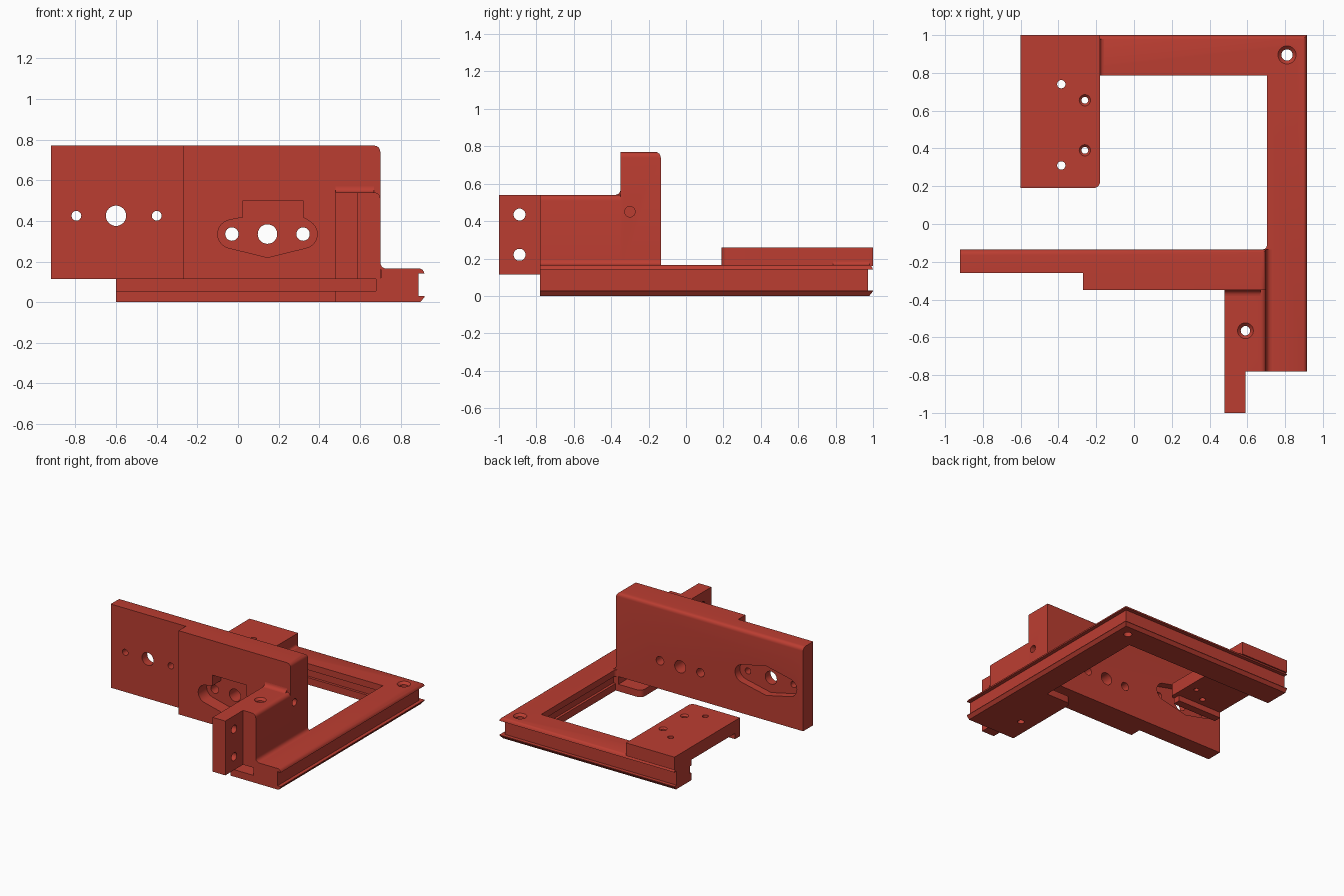
import bpy, bmesh, math
from mathutils import Vector
from mathutils.geometry import convex_hull_2d

if "Cube" in bpy.data.objects:
    bpy.data.objects.remove(bpy.data.objects["Cube"])

red = bpy.data.materials.new("brick_red")
red.diffuse_color = (0.50, 0.047, 0.031, 1)
red.use_nodes = True
red.node_tree.nodes["Principled BSDF"].inputs["Base Color"].default_value = red.diffuse_color


def finish(name, bm):
    bmesh.ops.recalc_face_normals(bm, faces=bm.faces)
    me = bpy.data.meshes.new(name)
    bm.to_mesh(me)
    bm.free()
    me.materials.append(red)
    ob = bpy.data.objects.new(name, me)
    bpy.context.collection.objects.link(ob)
    return ob


def loft(name, rings):
    """Solid through matching closed rings of points."""
    bm = bmesh.new()
    vs = [[bm.verts.new(p) for p in ring] for ring in rings]
    n = len(vs[0])
    for a, b in zip(vs, vs[1:]):
        for i in range(n):
            bm.faces.new((a[i], a[(i + 1) % n], b[(i + 1) % n], b[i]))
    bm.faces.new(vs[0])
    bm.faces.new(vs[-1])
    return finish(name, bm)


def prism(name, outline, axis, lo, hi):
    """Extrude a 2D outline; the outline uses the two other axes in order."""
    def put(p, d):
        q = list(p)
        q.insert(axis, d)
        return q
    return loft(name, [[put(p, d) for p in outline] for d in (lo, hi)])


def box(name, x, y, z):
    return prism(name, [(x[0], y[0]), (x[1], y[0]), (x[1], y[1]), (x[0], y[1])], 2, *z)


def round_edges(ob, r, *lines):
    """Bevel edges lying on lines given as {axis: value}."""
    bm = bmesh.new()
    bm.from_mesh(ob.data)
    hit = [e for e in bm.edges if any(
        all(abs(v.co[a] - c) < 1e-4 for v in e.verts for a, c in ln.items()) for ln in lines)]
    bmesh.ops.bevel(bm, geom=hit, offset=r, segments=6, profile=0.5, affect='EDGES')
    bm.to_mesh(ob.data)
    bm.free()


def fillet(name, axis, corner, su, sv, r, lo, hi):
    """Concave fillet strip in the corner of two faces."""
    u, v = corner
    arc = [(u + su * r * (1 - math.sin(t)), v + sv * r * (1 - math.cos(t)))
           for t in (i * math.pi / 12 for i in range(7))]
    back = [(u - su * .005, v + sv * r), (u - su * .005, v - sv * .005), (u + su * r, v - sv * .005)]
    return prism(name, arc[::-1] + back[::-1], axis, lo, hi)


def circle(u, v, r, n=32):
    return [(u + r * math.cos(2 * math.pi * i / n), v + r * math.sin(2 * math.pi * i / n)) for i in range(n)]


def hole(axis, u, v, r, lo, hi):
    return prism("hole_cutter", circle(u, v, r), axis, lo, hi)


def countersink(x, y, r, r2, top):
    rings = [[(px, py, z) for px, py in circle(x, y, rad)]
             for rad, z in ((r, -.1), (r, top - (r2 - r)), (r2, top), (r2, top + .1))]
    return loft("countersink_cutter", rings)


def recess(points, lo, hi):
    pts = [Vector(p) for p in points]
    return prism("recess_cutter", [pts[i] for i in convex_hull_2d(pts)], 1, lo, hi)


def cut(ob, cutters):
    for c in cutters:
        m = ob.modifiers.new("cut", 'BOOLEAN')
        m.operation, m.solver, m.object = 'DIFFERENCE', 'EXACT', c
        bpy.context.view_layer.objects.active = ob
        bpy.ops.object.modifier_apply(modifier=m.name)


# L-shaped rail: (distance from outer edge, height) profile swept round one mitre
profile = [(.02, 0), (0, .025), (0, .03), (.028, .03), (.028, .14), (0, .14), (.003, .15),
           (.01, .16), (.02, .165), (.213, .165), (.213, .115), (.193, .115), (.193, .055),
           (.213, .055), (.213, 0)]
rail = loft("rail_frame", [[(.917 - d, -.78, z) for d, z in profile],
                           [(.917 - d, 1 - d, z) for d, z in profile],
                           [(-.6, 1 - d, z) for d, z in profile]])

# Upright wall with thicker right part
wall = prism("upright_wall", [(-.92, -.135), (-.92, -.26), (-.27, -.26), (-.27, -.35),
                              (.7, -.35), (.7, -.135)], 2, .115, .77)
round_edges(wall, .03, {1: -.135, 2: .77}, {0: .7, 2: .77})

# Front block, its slotted foot and the side flange
block = box("front_block", (.48, .7), (-.78, -.34), (.115, .54))
round_edges(block, .03, {0: .7, 2: .54})
foot = box("block_foot", (.48, .71), (-.78, -.135), (0, .055))
round_edges(foot, .04, {0: .48, 1: -.135})
web = box("foot_web", (.68, .73), (-.78, -.135), (.05, .12))
flange = box("side_flange", (.48, .59), (-1, -.775), (.115, .54))

# Raised rear plate with a front lip
plate = box("rear_plate", (-.6, -.18), (.19, 1), (.16, .26))
round_edges(plate, .035, {0: -.18, 1: .19})
lip = box("plate_lip", (-.6, -.215), (.19, .25), (.115, .165))

# Concave fillets
fillets = [
    fillet("wall_to_rail_fillet", 1, (.7, .165), 1, 1, .03, -.78, -.135),
    fillet("block_to_wall_fillet", 0, (-.35, .54), -1, 1, .03, .48, .67),
    fillet("plate_to_rail_fillet", 1, (-.18, .165), 1, 1, .02, .787, 1 - .02),
    fillet("wall_inner_fillet", 2, (.704, -.135), -1, 1, .025, .115, .165),
]

# Vertical screw holes
corner = countersink(.81, .895, .03, .048, .165)
front = countersink(.59, -.565, .025, .042, .54)
plate_holes = [hole(2, -.385, y, .022, .1, .4) for y in (.74, .31)]
plate_holes += [countersink(-.26, y, .018, .03, .26) for y in (.655, .39)]

# Wall holes, end hole and the two shaped recesses
wall_holes = [hole(1, x, z, r, -.5, 0) for x, z, r in (
    (-.795, .425, .024), (-.6, .425, .05), (-.4, .425, .024),
    (-.03, .335, .033), (.145, .335, .048), (.32, .335, .033))]
end_hole = hole(0, -.3, .45, .028, .45, .8)
front_recess = recess(circle(-.03, .335, .07) + circle(.32, .335, .07) +
                      [(.145, .22), (.025, .418), (.32, .418)], -.4, -.245)
top_notch = box("notch_cutter", (.025, .32), (-.4, -.245), (.38, .5))
back_recess = recess(circle(-.795, .425, .07) + circle(-.4, .425, .07) +
                     [(-.6, .31), (-.6, .54)], -.195, 0)
flange_holes = [hole(0, -.89, z, .032, .4, .7) for z in (.435, .22)]

cut(rail, [corner])
cut(wall, [front_recess, top_notch, back_recess, end_hole] + wall_holes)
cut(block, [front])
cut(foot, [front])
cut(flange, flange_holes)
cut(plate, plate_holes)

# Remove cutters and smooth the rounded surfaces
for ob in list(bpy.data.objects):
    if ob.name.split(".")[0].endswith("_cutter"):
        bpy.data.objects.remove(ob)
bpy.ops.object.select_all(action='DESELECT')
for ob in bpy.data.objects:
    ob.select_set(True)
bpy.context.view_layer.objects.active = rail
bpy.ops.object.shade_smooth_by_angle(angle=math.radians(35))
